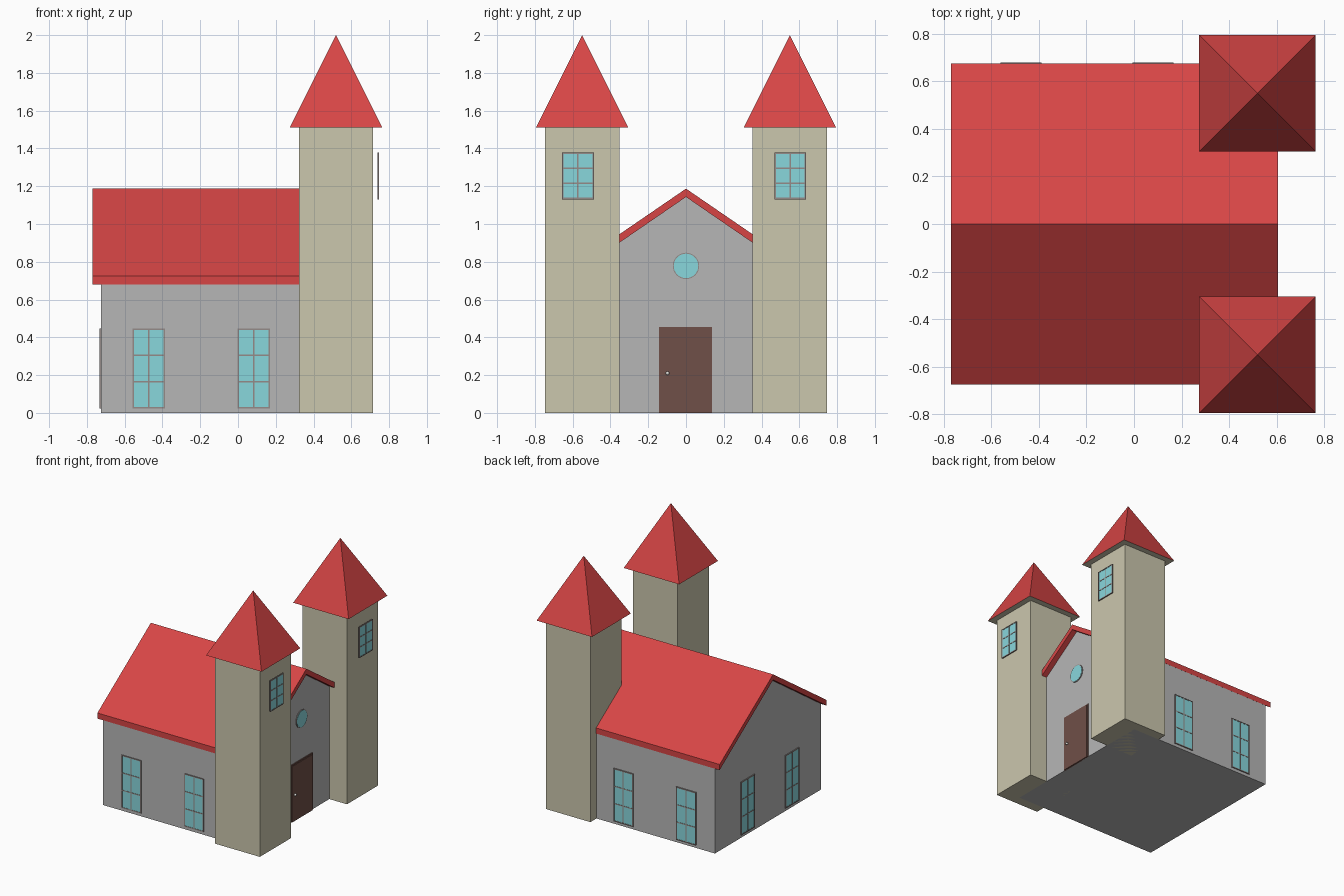
import bpy
from mathutils import Matrix, Vector
from math import pi

if "Cube" in bpy.data.objects:
    bpy.data.objects.remove(bpy.data.objects["Cube"])


def material(name, r, g, b):
    m = bpy.data.materials.new(name)
    m.diffuse_color = (r, g, b, 1)
    m.use_nodes = True
    m.node_tree.nodes["Principled BSDF"].inputs["Base Color"].default_value = m.diffuse_color
    return m


RED = material("red_tile", 0.68, 0.06, 0.06)
CREAM = material("cream_stone", 0.60, 0.57, 0.42)
WALL = material("grey_wall", 0.47, 0.47, 0.47)
GLASS = material("glass", 0.25, 0.68, 0.72)
FRAME = material("window_frame", 0.30, 0.26, 0.25)
WOOD = material("door_wood", 0.16, 0.08, 0.065)
METAL = material("knob_metal", 0.75, 0.73, 0.70)


def mesh_object(name, verts, faces, mat):
    me = bpy.data.meshes.new(name)
    me.from_pydata(verts, [], faces)
    me.materials.append(mat)
    ob = bpy.data.objects.new(name, me)
    bpy.context.collection.objects.link(ob)
    return ob


def prism(name, profile, x0, x1, mat):
    """Extrude a closed (y, z) profile along x."""
    n = len(profile)
    verts = [(x, y, z) for x in (x0, x1) for y, z in profile]
    faces = [tuple(reversed(range(n))), tuple(range(n, 2 * n))]
    faces += [(i, (i + 1) % n, n + (i + 1) % n, n + i) for i in range(n)]
    return mesh_object(name, verts, faces, mat)


def box(name, x0, x1, y0, y1, z0, z1, mat):
    return prism(name, [(y0, z0), (y1, z0), (y1, z1), (y0, z1)], x0, x1, mat)


def disc(name, loc, radius, depth, mat):
    bpy.ops.mesh.primitive_cylinder_add(vertices=32, radius=radius, depth=depth,
                                        location=loc, rotation=(0, pi / 2, 0))
    ob = bpy.context.object
    ob.name = name
    ob.data.materials.append(mat)
    return ob


def window(name, loc, angle, w, h):
    """Pane with a 2 x 3 grid of bars; built facing +x, then turned about z."""
    b, d = 0.004, 0.004
    parts = [box(name + "_pane", -0.002, 0.002, -w / 2, w / 2, -h / 2, h / 2, GLASS)]
    for y in (-w / 2, 0, w / 2):
        parts.append(box(name + "_upright", -d, d, y - b, y + b, -h / 2 - b, h / 2 + b, FRAME))
    for k in range(4):
        z = -h / 2 + k * h / 3
        parts.append(box(name + "_bar", -d, d, -w / 2, w / 2, z - b, z + b, FRAME))
    for p in parts:
        p.matrix_world = Matrix.Translation(Vector(loc)) @ Matrix.Rotation(angle, 4, 'Z')


# Nave with gabled ends
HW = 0.67
prism("nave", [(-HW, 0), (HW, 0), (HW, 0.685), (0, 1.145), (-HW, 0.685)], -0.725, 0.56, WALL)

# Gabled roof slab
E = 0.675
prism("nave_roof", [(-E, 0.68), (0, 1.143), (E, 0.68), (E, 0.725), (0, 1.187), (-E, 0.725)],
      -0.77, 0.605, RED)

# Towers with pyramid spires
for side, s in (("left", -1), ("right", 1)):
    cx, cy, r, e = 0.519, 0.55 * s, 0.197, 0.245
    box(side + "_tower", cx - r, cx + r, cy - r, cy + r, 0, 1.51, CREAM)
    spire = mesh_object(side + "_spire",
                        [(cx - e, cy - e, 1.51), (cx + e, cy - e, 1.51), (cx + e, cy + e, 1.51),
                         (cx - e, cy + e, 1.51), (cx, cy, 2.0)],
                        [(3, 2, 1, 0), (0, 1, 4), (1, 2, 4), (2, 3, 4), (3, 0, 4)], RED)
    spire.data.materials.append(CREAM)
    spire.data.polygons[0].material_index = 1

# Tower windows stand slightly proud of the wall
for y in (-0.572, 0.552):
    window("tower_window", (0.742, y, 1.255), 0, 0.16, 0.24)

# Side and rear windows
for x in (-0.472, 0.083):
    window("side_window", (x, -0.672, 0.235), -pi / 2, 0.165, 0.415)
    window("side_window", (x - 0.003, 0.676, 0.235), pi / 2, 0.165, 0.415)
for y in (-0.30, 0.26):
    window("rear_window", (-0.728, y, 0.235), pi, 0.165, 0.415)

# Round gable window with rim
disc("round_window_rim", (0.561, 0, 0.778), 0.070, 0.008, FRAME)
disc("round_window_pane", (0.563, 0, 0.778), 0.065, 0.008, GLASS)

# Door with frame and knob
box("door_frame", 0.555, 0.566, -0.142, 0.137, 0, 0.456, WOOD)
box("door", 0.56, 0.570, -0.132, 0.127, 0, 0.446, WOOD)
bpy.ops.mesh.primitive_uv_sphere_add(segments=16, ring_count=8, radius=0.01,
                                     location=(0.576, -0.098, 0.21))
knob = bpy.context.object
knob.name = "door_knob"
knob.data.materials.append(METAL)
bpy.ops.object.shade_smooth()
